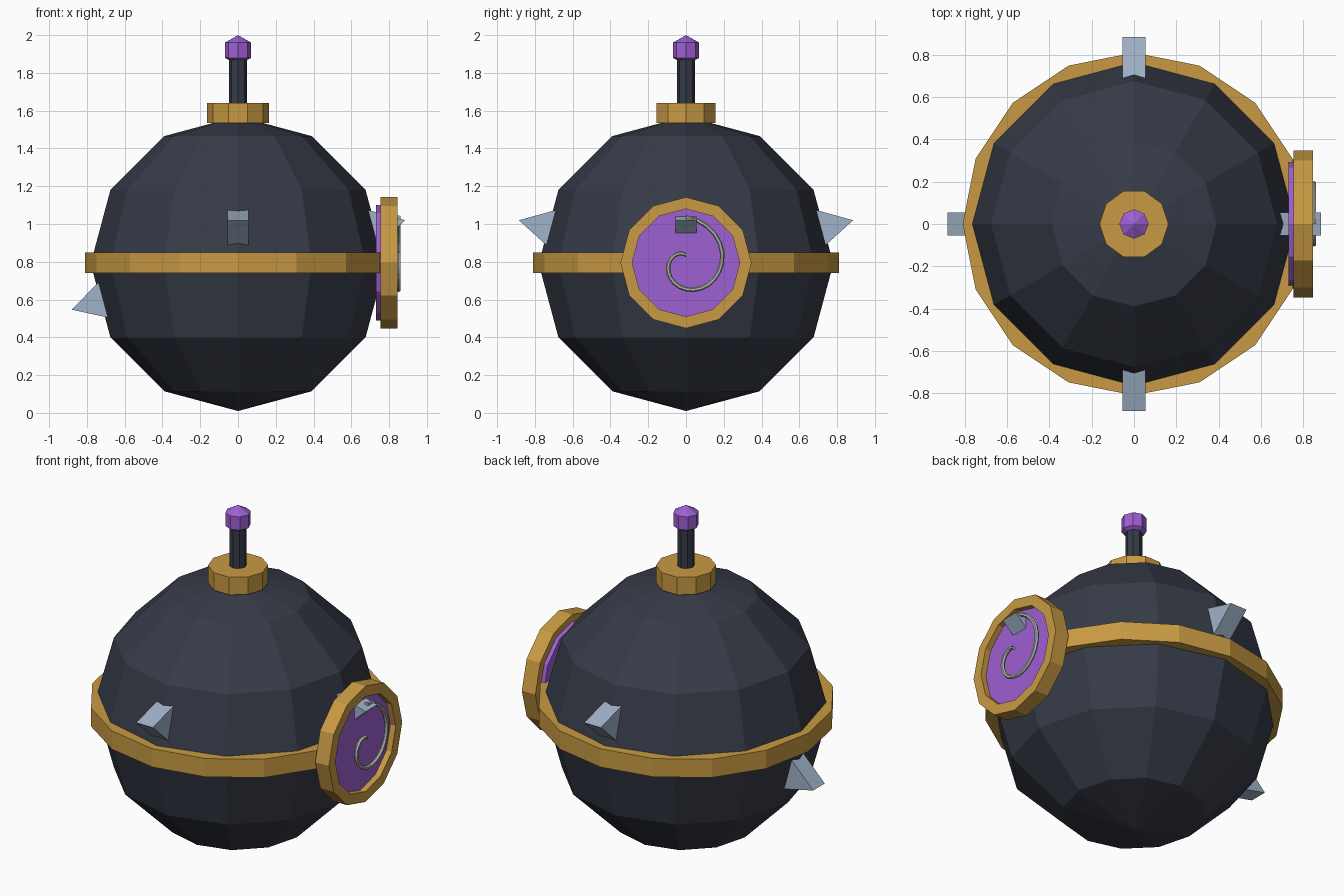
import bpy, bmesh, math
from mathutils import Matrix, Vector

if "Cube" in bpy.data.objects:
    bpy.data.objects.remove(bpy.data.objects["Cube"])


def material(name, rgb):
    m = bpy.data.materials.new(name)
    lin = [((c / 255 + 0.055) / 1.055) ** 2.4 for c in rgb]
    m.diffuse_color = (*lin, 1)
    m.use_nodes = True
    m.node_tree.nodes["Principled BSDF"].inputs["Base Color"].default_value = m.diffuse_color
    return m


DARK = material("dark_iron", (54, 59, 71))
GOLD = material("brass", (200, 154, 67))
PURPLE = material("purple", (158, 96, 210))
STEEL = material("blue_steel", (160, 178, 200))
WIRE = material("grey_wire", (176, 179, 172))


def finish(name, bm, mat):
    bmesh.ops.recalc_face_normals(bm, faces=bm.faces)
    me = bpy.data.meshes.new(name)
    bm.to_mesh(me)
    bm.free()
    me.materials.append(mat)
    ob = bpy.data.objects.new(name, me)
    bpy.context.collection.objects.link(ob)
    return ob


def lathe(name, profile, n, mat, loop=False, matrix=Matrix()):
    """Spin (radius, height) points about z; open ends are capped."""
    bm = bmesh.new()
    rings = []
    for r, z in profile:
        if r < 1e-6:
            rings.append([bm.verts.new((0, 0, z))] * n)
        else:
            rings.append([bm.verts.new((r * math.cos(2 * math.pi * i / n),
                                        r * math.sin(2 * math.pi * i / n), z)) for i in range(n)])
    pairs = list(zip(rings, rings[1:]))
    if loop:
        pairs.append((rings[-1], rings[0]))
    for a, b in pairs:
        for i in range(n):
            j = (i + 1) % n
            bm.faces.new(list(dict.fromkeys((a[i], a[j], b[j], b[i]))))
    if not loop:
        for ring in (rings[0], rings[-1]):
            if ring[0] is not ring[1]:
                bm.faces.new(ring)
    bmesh.ops.transform(bm, matrix=matrix, verts=bm.verts)
    return finish(name, bm, mat)


def ball(r, zc, rings):
    return [(r * math.sin(math.pi * k / rings), zc - r * math.cos(math.pi * k / rings))
            for k in range(rings + 1)]


def box_ring(ro, ri, z0, z1):
    return [(ri, z0), (ro, z0), (ro, z1), (ri, z1)]


# body, waist band, collar, stem and tip
ZC = 0.79
lathe("body", ball(0.78, ZC, 6), 12, DARK)
lathe("waist_band", box_ring(0.81, 0.73, 0.74, 0.85), 16, GOLD, loop=True)
lathe("collar", [(0.163, 1.535), (0.163, 1.64)], 10, GOLD)
lathe("stem", [(0.047, 1.6), (0.047, 1.88)], 8, DARK)
lathe("tip", ball(0.08, 1.92, 3), 8, PURPLE)

# round window on the right side
side = Matrix.Translation((0, 0, 0.795)) @ Matrix.Rotation(math.pi / 2, 4, 'Y')
lathe("window_rim", box_ring(0.347, 0.285, 0.755, 0.845), 12, GOLD, loop=True, matrix=side)
lathe("window_disc", [(0.305, 0.73), (0.305, 0.81)], 12, PURPLE, matrix=side)

# spiral wire: six-sided tube along a shrinking one-turn path
STEPS, SIDES, TUBE = 24, 6, 0.012
bm = bmesh.new()
rows = []
for k in range(STEPS + 1):
    t = k / STEPS
    r = 0.24 - 0.2 * t
    a = math.pi / 2 - 2 * math.pi * t
    out = Vector((0, math.cos(a), math.sin(a)))
    centre = Vector((0.85, 0, 0.795)) + out * r
    rows.append([bm.verts.new(centre + TUBE * (out * math.cos(q) + Vector((1, 0, 0)) * math.sin(q)))
                 for q in (2 * math.pi * s / SIDES for s in range(SIDES))])
for a, b in zip(rows, rows[1:]):
    for s in range(SIDES):
        u = (s + 1) % SIDES
        bm.faces.new((a[s], a[u], b[u], b[s]))
bm.faces.new(rows[0])
bm.faces.new(rows[-1])
finish("spiral_wire", bm, WIRE)


# wedge spikes: triangular prisms pointing outwards
def spike(name, heading, tilt):
    bm = bmesh.new()
    ends = [[bm.verts.new(p) for p in ((0.92, y, 0.1), (0.757, y, 0.088 + 0.012 - 0.1 + 0.1),
                                       (0.757, y, -0.088))] for y in (-0.055, 0.055)]
    # tip and base heights measured along the tilted outward axis
    for end in ends:
        end[0].co.z, end[1].co.z, end[2].co.z = -0.007, 0.09, -0.086
        end[0].co.x = 0.914
        for v, z in ((end[1], 0.107), (end[2], -0.107)):
            v.co.x, v.co.z = 0.72, z
    a, b = ends
    bm.faces.new(a)
    bm.faces.new(b)
    for i in range(3):
        j = (i + 1) % 3
        bm.faces.new((a[i], a[j], b[j], b[i]))
    m = (Matrix.Translation((0, 0, ZC)) @ Matrix.Rotation(math.radians(heading), 4, 'Z')
         @ Matrix.Rotation(math.radians(-tilt), 4, 'Y'))
    bmesh.ops.transform(bm, matrix=m, verts=bm.verts)
    finish(name, bm, STEEL)


for name, heading, tilt in (("spike_right", 0, 15), ("spike_back", 90, 15),
                            ("spike_left", 180, -15), ("spike_front", 270, 15)):
    spike(name, heading, tilt)
